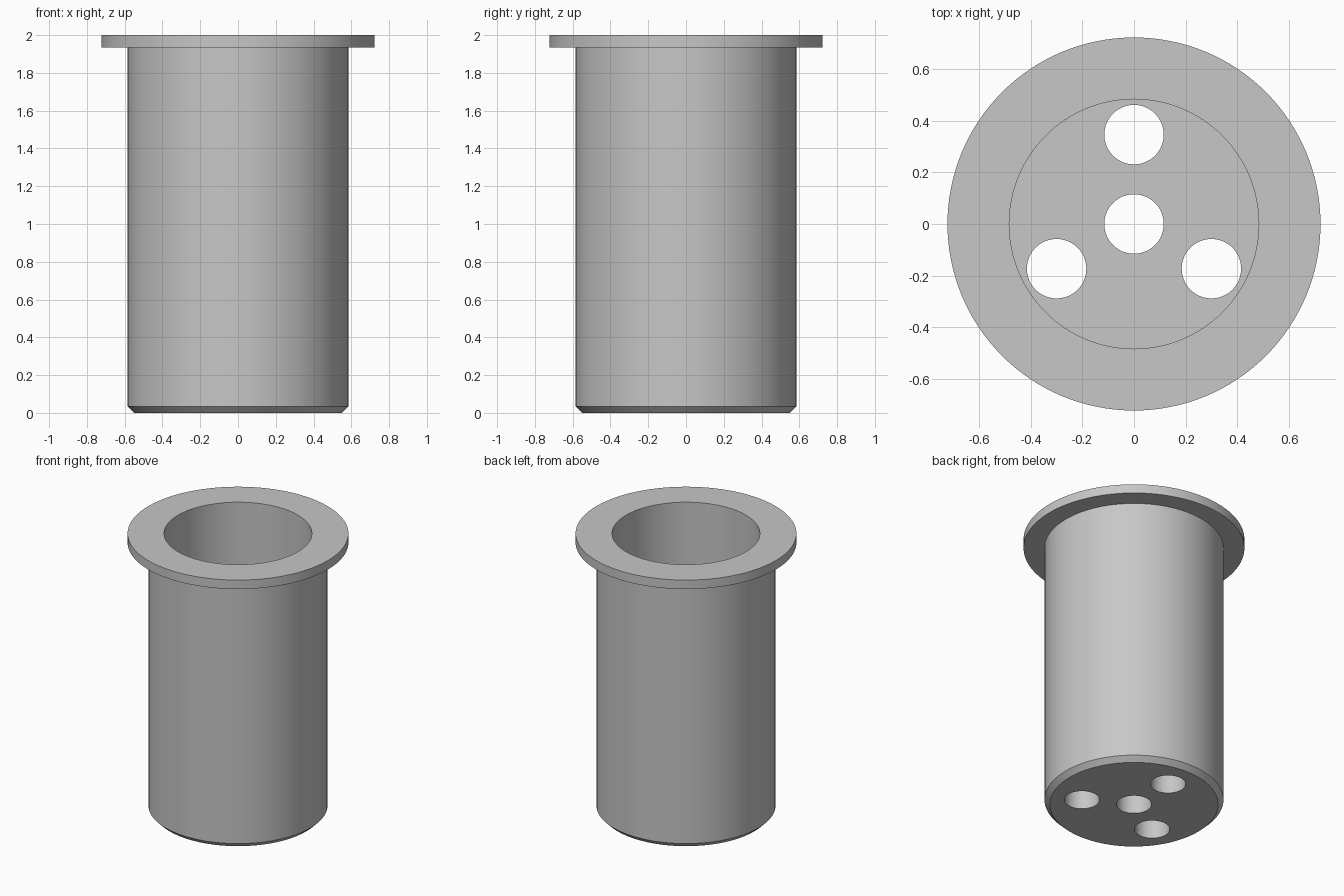
import bpy, bmesh, math
from mathutils import Matrix

SIDES = 128
FLOOR = 0.17        # thickness of the cup floor
HOLE_R = 0.115
HOLE_RING = 0.346   # distance of the outer holes from the axis

cube = bpy.data.objects.get("Cube")
if cube:
    bpy.data.objects.remove(cube, do_unlink=True)

grey = bpy.data.materials.new("plain grey")
grey.use_nodes = True
colour = (0.57, 0.57, 0.57, 1)
grey.diffuse_color = colour
grey.node_tree.nodes["Principled BSDF"].inputs["Base Color"].default_value = colour


def add_object(name, bm):
    bmesh.ops.recalc_face_normals(bm, faces=bm.faces)
    mesh = bpy.data.meshes.new(name)
    bm.to_mesh(mesh)
    bm.free()
    mesh.materials.append(grey)
    obj = bpy.data.objects.new(name, mesh)
    bpy.context.collection.objects.link(obj)
    return obj


# Flanged cup: half profile (radius, height) turned around the axis
profile = [(0, 0), (0.55, 0), (0.585, 0.035), (0.585, 1.935), (0.722, 1.935),
           (0.722, 2), (0.483, 2), (0.483, FLOOR), (0, FLOOR)]
bm = bmesh.new()
verts = [bm.verts.new((r, 0, z)) for r, z in profile]
edges = [bm.edges.new(pair) for pair in zip(verts, verts[1:])]
bmesh.ops.spin(bm, geom=verts + edges, cent=(0, 0, 0), axis=(0, 0, 1),
               angle=math.tau, steps=SIDES, use_merge=True)
bmesh.ops.remove_doubles(bm, verts=bm.verts, dist=0.0001)
bmesh.ops.dissolve_limit(bm, angle_limit=0.001, verts=bm.verts, edges=bm.edges)
cup = add_object("flanged_cup", bm)

# Floor holes: one in the middle, three evenly spaced around it
centres = [(0, 0)]
for i in range(3):
    a = math.radians(90 + 120 * i)
    centres.append((HOLE_RING * math.cos(a), HOLE_RING * math.sin(a)))
bm = bmesh.new()
for x, y in centres:
    bmesh.ops.create_cone(bm, cap_ends=True, segments=64, radius1=HOLE_R,
                          radius2=HOLE_R, depth=1,
                          matrix=Matrix.Translation((x, y, 0)))
cutter = add_object("hole_cutter", bm)
cutter.hide_render = True

cut = cup.modifiers.new("floor holes", 'BOOLEAN')
cut.operation = 'DIFFERENCE'
cut.solver = 'EXACT'
cut.object = cutter

# Apply the cut and smooth the round walls
bpy.ops.object.select_all(action='DESELECT')
cup.select_set(True)
bpy.context.view_layer.objects.active = cup
bpy.ops.object.modifier_apply(modifier=cut.name)
bpy.data.objects.remove(cutter, do_unlink=True)
bpy.ops.object.shade_smooth_by_angle(angle=math.radians(30))
